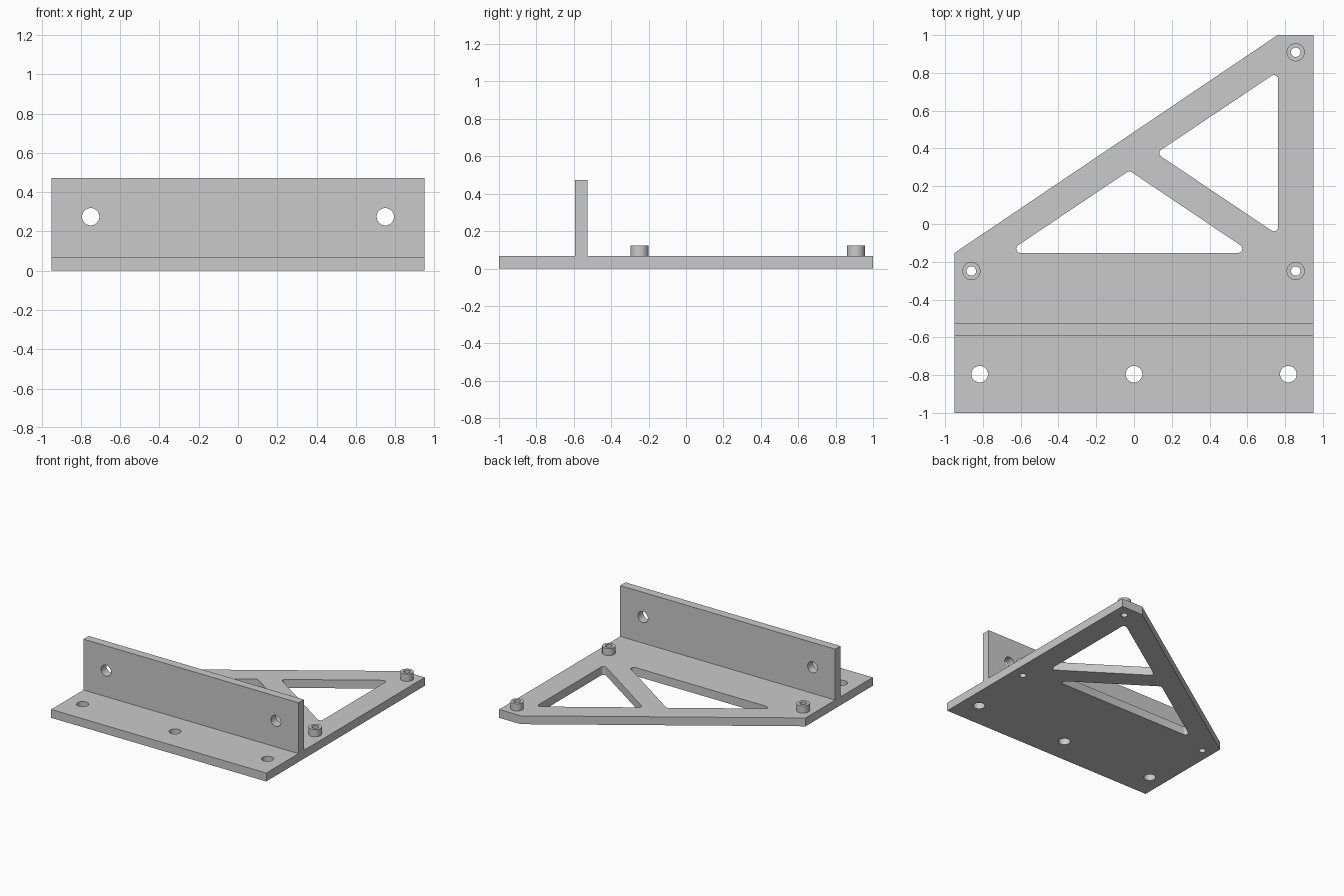
import bpy, bmesh, math
from mathutils import Vector

if "Cube" in bpy.data.objects:
    bpy.data.objects.remove(bpy.data.objects["Cube"])

THICK = 0.067      # sheet thickness of plate and wall
HALF = 0.95        # half the width
WALL_TOP = 0.473
BOSS_TOP = 0.124

grey = bpy.data.materials.new("light grey")
grey.use_nodes = True
colour = (0.59, 0.59, 0.59, 1)
grey.diffuse_color = colour
grey.node_tree.nodes["Principled BSDF"].inputs["Base Color"].default_value = colour


def circle(x, y, r, n=32):
    return [(x + r * math.cos(math.tau * i / n), y + r * math.sin(math.tau * i / n))
            for i in range(n)]


def rounded(corners, r, steps=6):
    """Polygon with every corner replaced by an arc of radius r."""
    pts = [Vector(c) for c in corners]
    out = []
    for i, p in enumerate(pts):
        a = (pts[i - 1] - p).normalized()
        b = (pts[(i + 1) % len(pts)] - p).normalized()
        half = a.angle(b) / 2
        centre = p + (a + b).normalized() * r / math.sin(half)
        start = (p + a * r / math.tan(half) - centre).normalized()
        end = (p + b * r / math.tan(half) - centre).normalized()
        out += [centre + start.slerp(end, k / steps).normalized() * r
                for k in range(steps + 1)]
    return out


def sheet(name, outlines, depth, location, tilt=0):
    """Extrude a flat outline (the first) with holes (the rest), centred on its depth."""
    curve = bpy.data.curves.new(name + "_profile", 'CURVE')
    curve.dimensions = '2D'
    curve.fill_mode = 'BOTH'
    curve.extrude = depth / 2
    for outline in outlines:
        spline = curve.splines.new('POLY')
        spline.points.add(len(outline) - 1)
        for point, (x, y) in zip(spline.points, outline):
            point.co = (x, y, 0, 1)
        spline.use_cyclic_u = True
    helper = bpy.data.objects.new(name + "_profile", curve)
    bpy.context.scene.collection.objects.link(helper)
    graph = bpy.context.evaluated_depsgraph_get()
    mesh = bpy.data.meshes.new_from_object(helper.evaluated_get(graph))
    bpy.data.objects.remove(helper)
    bpy.data.curves.remove(curve)

    bm = bmesh.new()
    bm.from_mesh(mesh)
    bmesh.ops.remove_doubles(bm, verts=bm.verts, dist=0.0001)
    bmesh.ops.recalc_face_normals(bm, faces=bm.faces)
    bm.to_mesh(mesh)
    bm.free()
    mesh.name = name
    mesh.materials.clear()
    mesh.materials.append(grey)
    obj = bpy.data.objects.new(name, mesh)
    bpy.context.scene.collection.objects.link(obj)
    obj.location = location
    obj.rotation_euler.x = tilt
    bpy.ops.object.select_all(action='DESELECT')
    obj.select_set(True)
    bpy.context.view_layer.objects.active = obj
    bpy.ops.object.shade_smooth_by_angle(angle=math.radians(30))


bosses = {"boss_back_left": (0.856, 0.909),
          "boss_front_left": (0.856, -0.249),
          "boss_front_right": (-0.861, -0.249)}

# Base plate: slanted outline, two truss windows, mounting holes and boss bores
outline = [(-HALF, -1), (HALF, -1), (HALF, 1), (0.76, 1), (-HALF, -0.153)]
front_window = rounded([(-0.674, -0.153), (0.624, -0.153), (-0.025, 0.283)], 0.022)
back_window = rounded([(0.763, -0.058), (0.763, 0.808), (0.117, 0.375)], 0.022)
holes = [circle(x, -0.795, 0.044) for x in (-0.817, 0, 0.817)]
bores = [circle(x, y, 0.025) for x, y in bosses.values()]
sheet("base_plate", [outline, front_window, back_window] + holes + bores,
      THICK, (0, 0, THICK / 2))

# Upright wall with two bolt holes
wall = [(-HALF, THICK), (HALF, THICK), (HALF, WALL_TOP), (-HALF, WALL_TOP)]
sheet("upright_wall", [wall] + [circle(x, 0.275, 0.044) for x in (-0.75, 0.75)],
      THICK, (0, -0.56, 0), math.pi / 2)

# Hollow bosses standing on the plate
for name, (x, y) in bosses.items():
    sheet(name, [circle(0, 0, 0.048), circle(0, 0, 0.025)],
          BOSS_TOP - THICK, (x, y, (THICK + BOSS_TOP) / 2))
